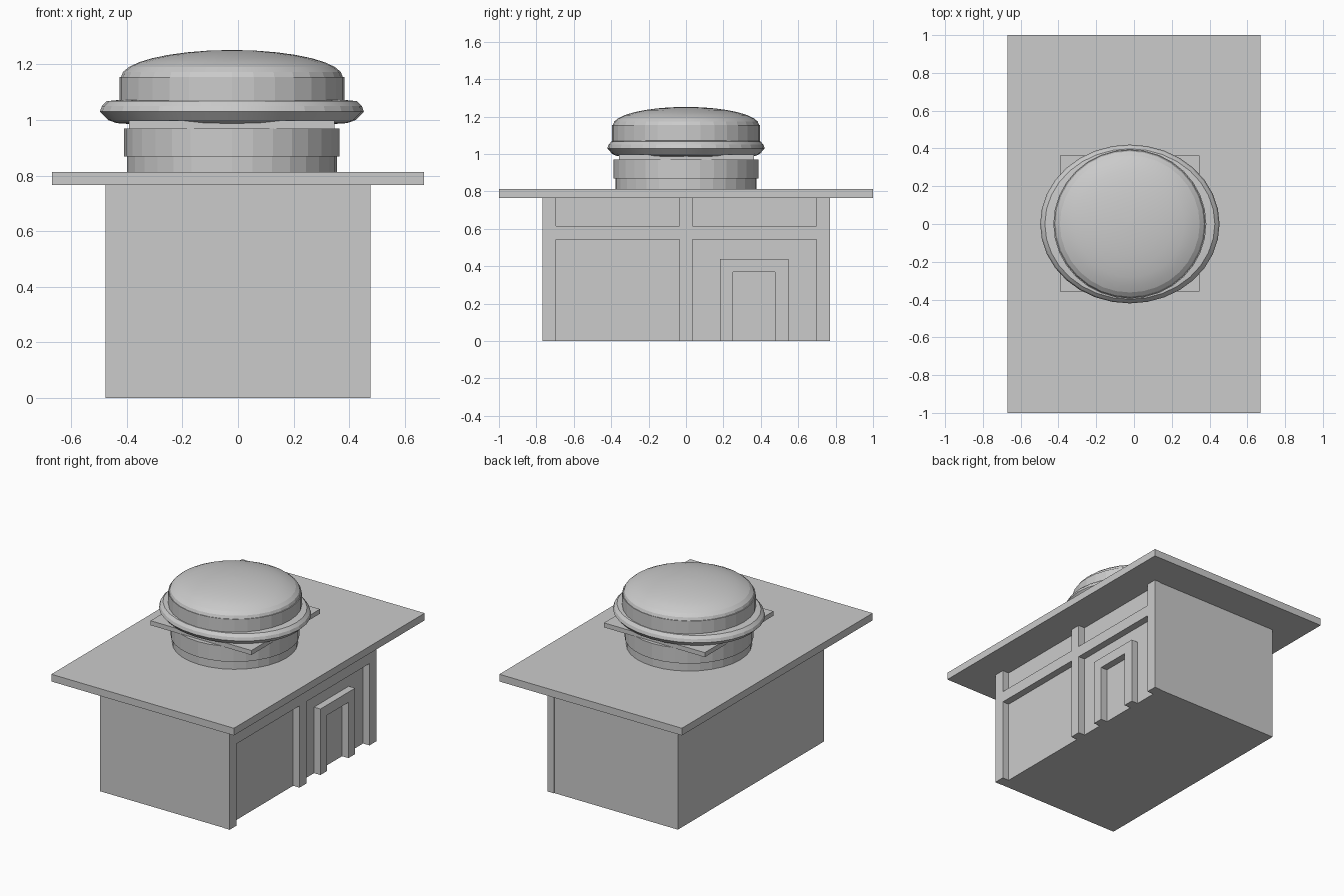
import bpy, bmesh, math

if "Cube" in bpy.data.objects:
    bpy.data.objects.remove(bpy.data.objects["Cube"])

CX = -0.022   # the rooftop vent sits slightly off centre
SEGMENTS = 32


def finish(name, bm):
    bmesh.ops.recalc_face_normals(bm, faces=bm.faces)
    mesh = bpy.data.meshes.new(name)
    bm.to_mesh(mesh)
    bm.free()
    obj = bpy.data.objects.new(name, mesh)
    bpy.context.collection.objects.link(obj)
    return obj


def box(name, x, y, z):
    bm = bmesh.new()
    bmesh.ops.create_cube(bm, size=1)
    for v in bm.verts:
        for i, (lo, hi) in enumerate((x, y, z)):
            v.co[i] = hi if v.co[i] > 0 else lo
    return finish(name, bm)


def prism(name, outline, x0, x1):
    """Extrude a (y, z) outline along x."""
    bm = bmesh.new()
    face = bm.faces.new([bm.verts.new((x0, y, z)) for y, z in outline])
    out = bmesh.ops.extrude_face_region(bm, geom=[face])
    for g in out["geom"]:
        if isinstance(g, bmesh.types.BMVert):
            g.co.x = x1
    return finish(name, bm)


def lathe(name, profile, y_scale=1.0):
    """Capped turned shape from (radius, z) points."""
    bm = bmesh.new()
    rings = []
    for r, z in profile:
        ring = []
        for k in range(SEGMENTS):
            a = math.tau * k / SEGMENTS
            ring.append(bm.verts.new((CX + r * math.cos(a), r * y_scale * math.sin(a), z)))
        rings.append(ring)
    for low, high in zip(rings, rings[1:]):
        for k in range(SEGMENTS):
            n = (k + 1) % SEGMENTS
            bm.faces.new((low[k], low[n], high[n], high[k]))
    bm.faces.new(rings[0][::-1])
    bm.faces.new(rings[-1])
    obj = finish(name, bm)
    for p in obj.data.polygons:
        p.use_smooth = True
    obj.data.set_sharp_from_angle(angle=math.radians(10))
    return obj


# Main building and overhanging roof
WALL, TRIM = 0.43, 0.477
box("building_body", (-0.477, WALL), (-0.766, 0.766), (0, 0.768))
box("roof_slab", (-0.67, 0.67), (-1, 1), (0.766, 0.814))

# Facade trim: corner posts and centre cross
for name, y0, y1 in (("left_post", -0.768, -0.695), ("centre_post", -0.036, 0.036),
                     ("right_post", 0.698, 0.77)):
    box(name, (WALL, TRIM), (y0, y1), (0, 0.766))
for name, y0, y1 in (("left_beam", -0.695, -0.036), ("right_beam", 0.036, 0.698)):
    box(name, (WALL, TRIM), (y0, y1), (0.543, 0.616))

# Door surround
prism("door_frame", [(0.183, 0), (0.183, 0.438), (0.547, 0.438), (0.547, 0),
                     (0.477, 0), (0.477, 0.37), (0.252, 0.37), (0.252, 0)], WALL, TRIM)

# Rooftop drum and square plate
lathe("drum_base", [(0.378, 0.812), (0.378, 0.868)])
lathe("drum_band", [(0.388, 0.868), (0.388, 0.97)])
box("square_plate", (-0.392, 0.348), (-0.357, 0.363), (0.968, 0.998))

# Flattened rim around the cap
lathe("cap_rim", [(0.37, 0.986), (0.415, 0.989), (0.445, 1.0), (0.475, 1.03),
                  (0.468, 1.05), (0.45, 1.068), (0.40, 1.073)], y_scale=0.885)

# Domed cap
lathe("cap_wall", [(0.405, 1.06), (0.405, 1.155)], y_scale=0.975)
dome = []
for i in range(9):
    a = math.radians(88) * i / 8
    dome.append((0.399 * math.cos(a), 1.155 + 0.097 * math.sin(a)))
lathe("cap_dome", dome, y_scale=0.98)
